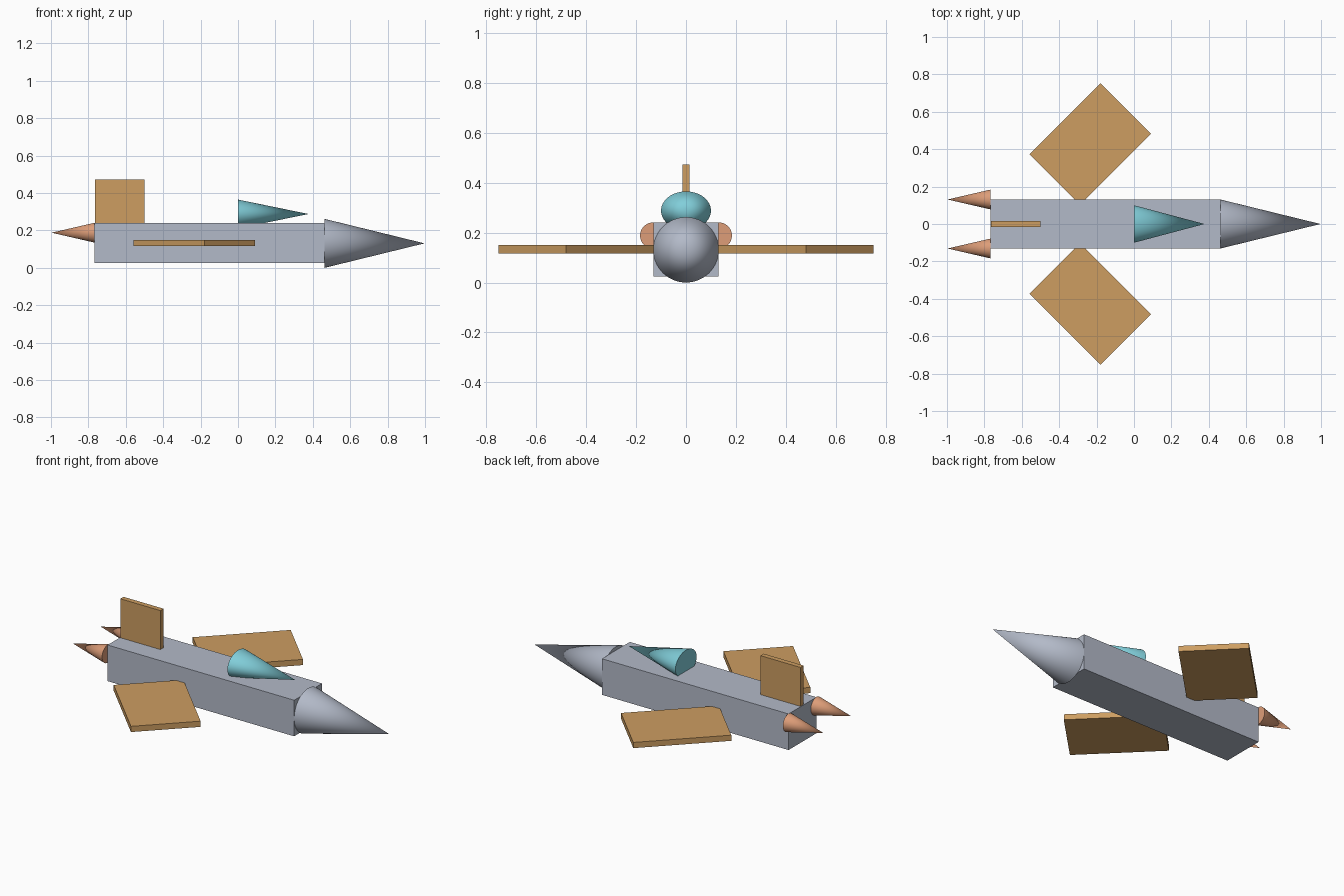
import bpy, math
from mathutils import Matrix, Vector

if "Cube" in bpy.data.objects:
    bpy.data.objects.remove(bpy.data.objects["Cube"])


def material(name, rgb):
    m = bpy.data.materials.new(name)
    m.diffuse_color = (*rgb, 1)
    m.use_nodes = True
    m.node_tree.nodes["Principled BSDF"].inputs["Base Color"].default_value = m.diffuse_color
    return m


GREY = material("hull grey", (0.45, 0.49, 0.58))
TAN = material("wing tan", (0.61, 0.34, 0.12))
CYAN = material("canopy cyan", (0.22, 0.62, 0.70))
COPPER = material("exhaust copper", (0.73, 0.34, 0.19))


def finish(ob, name, mat, matrix):
    ob.name = name
    ob.data.transform(matrix)
    ob.data.materials.append(mat)
    return ob


def box(name, mat, center, size, turn=0):
    bpy.ops.mesh.primitive_cube_add(size=1)
    m = (Matrix.Translation(center) @ Matrix.Rotation(math.radians(turn), 4, 'Z')
         @ Matrix.Diagonal((*size, 1)))
    return finish(bpy.context.object, name, mat, m)


def cone(name, mat, base, tip_x, ry, rz):
    """Cone along x, with its elliptical base at 'base' and its tip at tip_x."""
    bpy.ops.mesh.primitive_cone_add(vertices=64, radius1=1, depth=1)
    length = tip_x - base[0]
    side = math.copysign(1, length)
    m = (Matrix.Translation(Vector(base) + Vector((length / 2, 0, 0)))
         @ Matrix.Diagonal((abs(length), ry, rz, 1))
         @ Matrix.Rotation(side * math.pi / 2, 4, 'Y'))
    ob = finish(bpy.context.object, name, mat, m)
    bpy.ops.object.shade_smooth_by_angle(angle=math.radians(30))
    return ob


# Fuselage, nose and canopy
box("fuselage", GREY, (-0.153, 0, 0.1325), (1.23, 0.262, 0.215))
cone("nose", GREY, (0.462, 0, 0.131), 0.997, 0.131, 0.131)
cone("canopy", CYAN, (0, 0, 0.288), 0.377, 0.1, 0.077)

# Tail fin
box("tail_fin", TAN, (-0.633, 0, 0.34), (0.264, 0.03, 0.264))

# Swept wings and exhaust cones on both sides
for side, label in ((1, "left"), (-1, "right")):
    box(label + "_wing", TAN, (-0.234, side * 0.427, 0.133),
        (0.537, 0.382, 0.034), side * 45)
    cone(label + "_exhaust", COPPER, (-0.767, side * 0.131, 0.188), -0.997, 0.053, 0.053)
